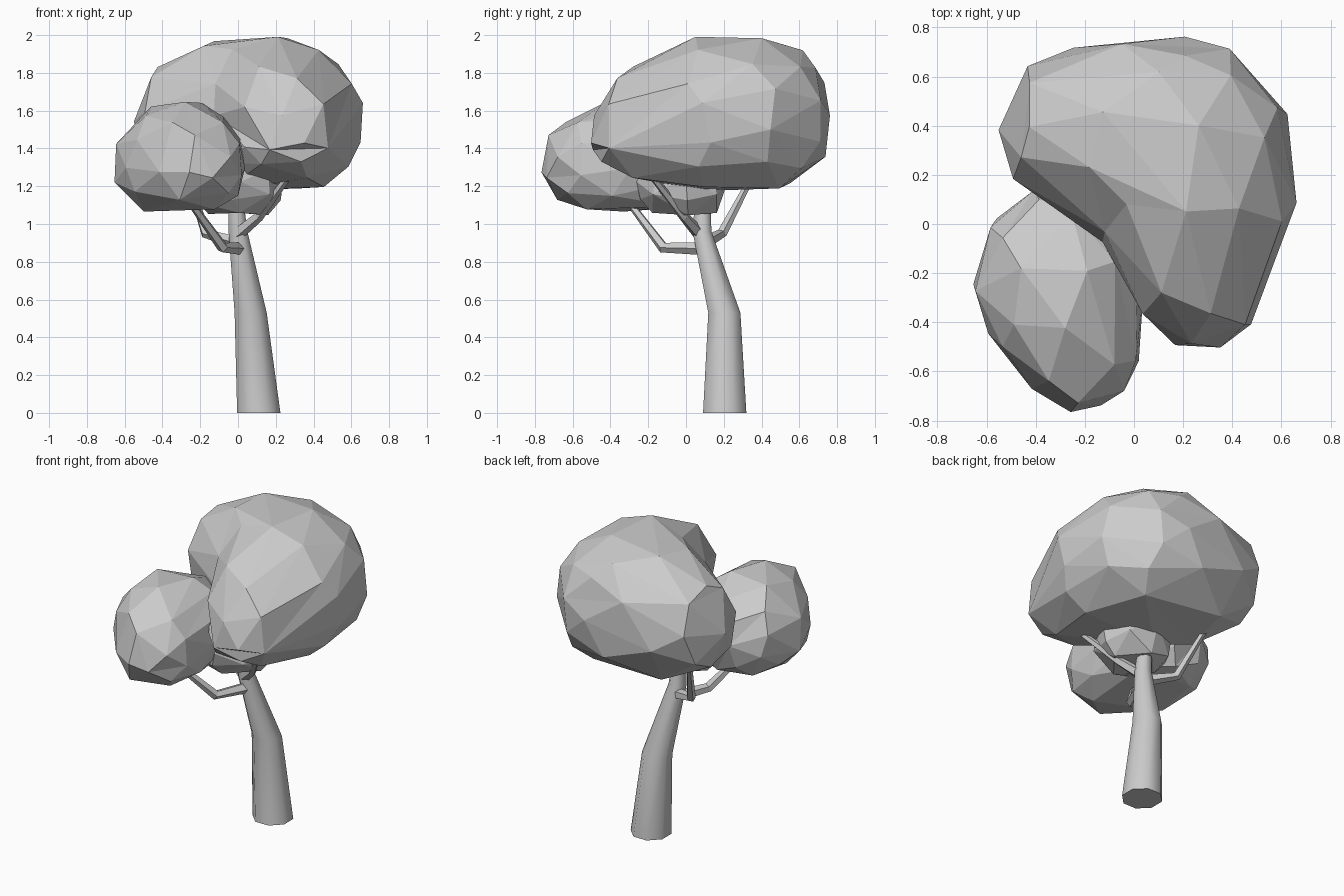
import bpy, bmesh, math
from mathutils import Vector

if "Cube" in bpy.data.objects:
    bpy.data.objects.remove(bpy.data.objects["Cube"])


def finish(name, bm):
    bmesh.ops.recalc_face_normals(bm, faces=bm.faces)
    mesh = bpy.data.meshes.new(name)
    bm.to_mesh(mesh)
    bm.free()
    obj = bpy.data.objects.new(name, mesh)
    bpy.context.collection.objects.link(obj)
    return obj


def tube(name, points, radii, sides, upright=False):
    """Tapered limb swept along a bent path."""
    bm = bmesh.new()
    pts = [Vector(p) for p in points]
    rings = []
    for i, (p, r) in enumerate(zip(pts, radii)):
        d = (pts[min(i + 1, len(pts) - 1)] - pts[max(i - 1, 0)]).normalized()
        if upright:
            d = Vector((0, 0, 1))
        u = d.cross(Vector((0, 1, 0) if upright else (0, 0, 1))).normalized()
        v = d.cross(u)
        angles = [math.tau * (k + 0.5) / sides for k in range(sides)]
        rings.append([bm.verts.new(p + r * (u * math.cos(a) + v * math.sin(a))) for a in angles])
    for a, b in zip(rings, rings[1:]):
        for k in range(sides):
            n = (k + 1) % sides
            bm.faces.new((a[k], a[n], b[n], b[k]))
    bm.faces.new(rings[0])
    bm.faces.new(rings[-1])
    return finish(name, bm)


def reach(outline, cx, cy, dx, dy):
    """Distance from the centre to the plan outline along a direction."""
    best = 0.1
    for (ax, ay), (bx, by) in zip(outline, outline[1:] + outline[:1]):
        ax, ay, bx, by = ax - cx, ay - cy, bx - cx, by - cy
        ex, ey = bx - ax, by - ay
        den = dx * ey - dy * ex
        if abs(den) < 1e-9:
            continue
        t, s = (ax * ey - ay * ex) / den, (ax * dy - ay * dx) / den
        if t > 0 and -1e-6 <= s <= 1 + 1e-6:
            best = max(best, t)
    return best


def foliage(name, outline, centre, bottom, middle, top, slope=0.0, lean=0.0, lift=0.0, ratio=0.45):
    """Faceted canopy: a ball fitted to a plan outline, fuller underneath."""
    cx, cy = centre
    bm = bmesh.new()
    bmesh.ops.create_icosphere(bm, subdivisions=3, radius=1)
    for v in bm.verts:
        d = v.co.normalized()
        h = math.hypot(d.x, d.y)
        x, y = cx, cy
        if h > 1e-5:
            r = 1.015 * reach(outline, cx, cy, d.x / h, d.y / h) * h ** (0.95 if d.z > 0 else 0.5)
            x, y = cx + r * d.x / h, cy + r * d.y / h
        front = min(0, y + 0.1)
        mid, low = middle + slope * front, bottom - lift * front
        z = mid + d.z * ((top - mid) if d.z > 0 else (mid - low))
        v.co = (x, y + lean * max(0, d.z) ** 2, z)
    obj = finish(name, bm)
    dec = obj.modifiers.new("facets", 'DECIMATE')
    dec.ratio = ratio
    return obj


# Trunk, bent at the middle
trunk = tube("trunk", [(0.11, 0.205, 0), (0.067, 0.203, 0.53), (0, 0.085, 0.96), (-0.02, 0.09, 1.25)],
             [0.124, 0.092, 0.054, 0.036], 8, upright=True)
bpy.context.view_layer.objects.active = trunk
trunk.select_set(True)
bpy.ops.object.shade_smooth_by_angle(angle=math.radians(50))

# Branches
tube("front_branch", [(0.01, 0.09, 0.87), (-0.08, -0.12, 0.875), (-0.27, -0.32, 1.14)],
     [0.036, 0.03, 0.018], 5)
tube("back_branch", [(0.0, 0.1, 0.9), (-0.17, 0.19, 0.95), (-0.27, 0.35, 1.25)],
     [0.036, 0.028, 0.016], 5)
tube("right_branch", [(0, 0.07, 0.95), (0.11, -0.01, 1.04), (0.26, -0.17, 1.24)],
     [0.036, 0.028, 0.018], 5)

# Large canopy
foliage("large_canopy",
        [(0.66, 0.1), (0.61, 0.46), (0.4, 0.71), (0.07, 0.77), (-0.24, 0.71), (-0.47, 0.61),
         (-0.54, 0.42), (-0.5, 0.2), (-0.4, 0.12), (-0.14, -0.05), (-0.02, -0.24),
         (0.05, -0.43), (0.28, -0.52), (0.45, -0.45), (0.56, -0.2)],
        (0.12, 0.21), 1.17, 1.57, 2.0, slope=0.35, lean=0.08, lift=0.15, ratio=0.32)

# Small front canopy
foliage("small_canopy",
        [(0.03, -0.28), (0.03, -0.45), (0, -0.63), (-0.12, -0.73), (-0.26, -0.77), (-0.42, -0.66),
         (-0.57, -0.48), (-0.66, -0.25), (-0.58, 0), (-0.41, 0.13), (-0.2, 0.14), (-0.02, 0)],
        (-0.3, -0.28), 1.06, 1.32, 1.65, ratio=0.25)

# Low tuft around the trunk top
foliage("low_tuft", [(0.24, 0), (0.17, 0.16), (0, 0.22), (-0.17, 0.16), (-0.24, 0), (-0.17, -0.2),
                     (0, -0.26), (0.17, -0.17)],
        (0, 0), 1.04, 1.22, 1.4, ratio=0.15)
